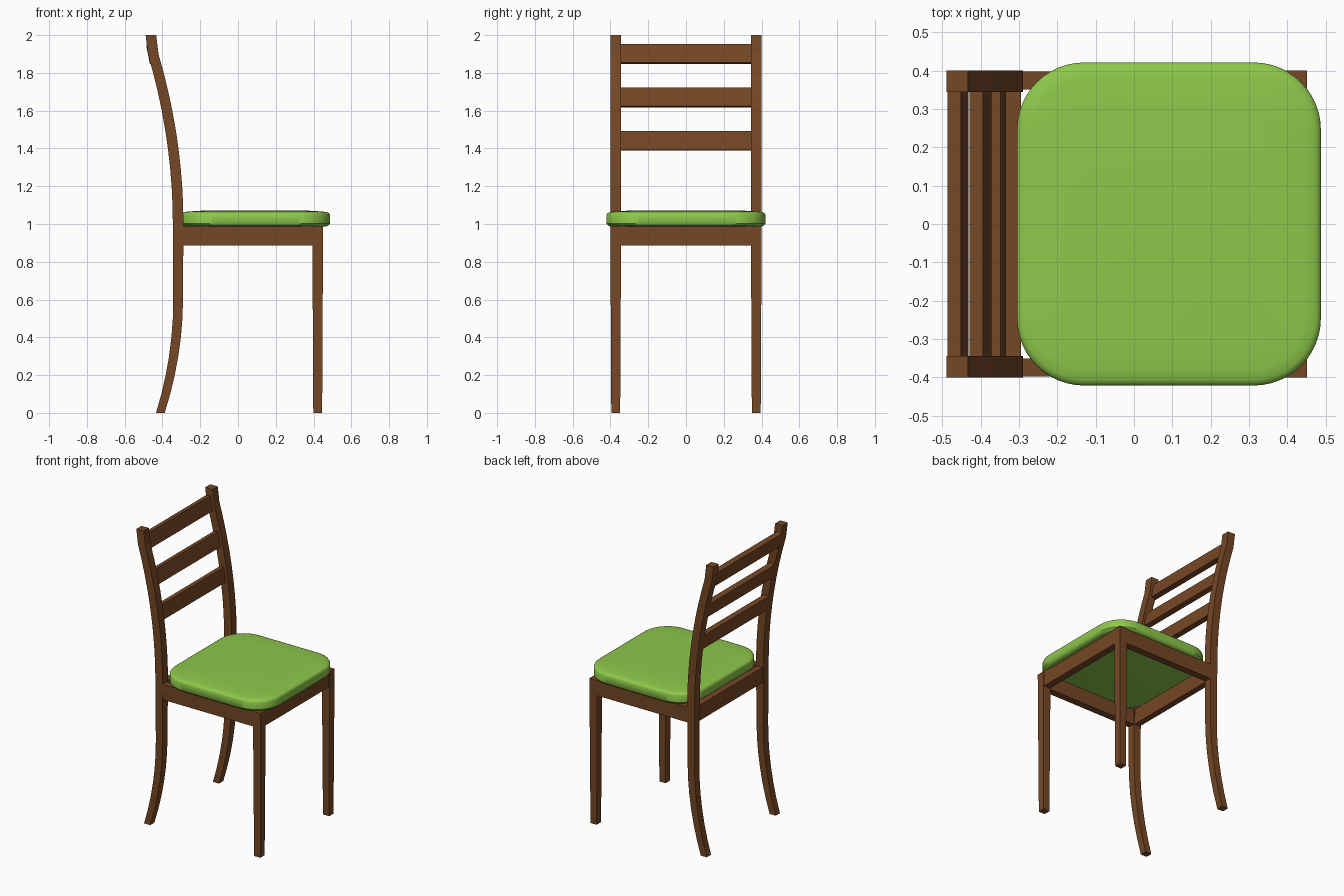
import bpy, bmesh, math
from mathutils import Matrix, Vector

cube = bpy.data.objects.get("Cube")
if cube:
    bpy.data.objects.remove(cube, do_unlink=True)


def material(name, rgb):
    m = bpy.data.materials.new(name)
    m.use_nodes = True
    m.diffuse_color = (*rgb, 1)
    bsdf = m.node_tree.nodes["Principled BSDF"]
    bsdf.inputs["Base Color"].default_value = (*rgb, 1)
    bsdf.inputs["Roughness"].default_value = 0.7
    return m


wood = material("brown wood", (0.178, 0.063, 0.018))
fabric = material("green fabric", (0.27, 0.58, 0.07))


def finish(name, bm, mat):
    bmesh.ops.recalc_face_normals(bm, faces=bm.faces)
    mesh = bpy.data.meshes.new(name)
    bm.to_mesh(mesh)
    bm.free()
    mesh.materials.append(mat)
    obj = bpy.data.objects.new(name, mesh)
    bpy.context.collection.objects.link(obj)
    return obj


def loft(name, rings, mat):
    """Skin a stack of equal-length point rings and cap both ends."""
    bm = bmesh.new()
    loops = [[bm.verts.new(p) for p in ring] for ring in rings]
    for a, b in zip(loops, loops[1:]):
        for i in range(len(a)):
            j = (i + 1) % len(a)
            bm.faces.new((a[i], a[j], b[j], b[i]))
    bm.faces.new(loops[0])
    bm.faces.new(loops[-1])
    return finish(name, bm, mat)


def square(x, y, z, half):
    return [(x + sx * half, y + sy * half, z)
            for sx, sy in ((-1, -1), (1, -1), (1, 1), (-1, 1))]


def box(name, center, size, tilt=0):
    bm = bmesh.new()
    bmesh.ops.create_cube(bm, size=1, matrix=Matrix.Translation(center)
                          @ Matrix.Rotation(tilt, 4, 'Y')
                          @ Matrix.Diagonal((*size, 1)))
    return finish(name, bm, wood)


def post_x(z):
    """Centre line of the curved back posts."""
    if z < 0.6:
        return -0.317 - 0.094 * (1 - z / 0.6) ** 2
    if z < 1.0:
        return -0.317
    if z < 1.9:
        return -0.317 - 0.132 * ((z - 1) / 0.9) ** 2
    return -0.449 - 0.12 * (z - 1.9)


# Legs and posts, thinning toward the floor
heights = [0.1 * i for i in range(21)]
for side, s in (("left", 1), ("right", -1)):
    loft(side + "_back_post",
         [square(post_x(z), s * 0.372, z, 0.023 + 0.005 * min(z, 1))
          for z in heights], wood)
    loft(side + "_front_leg",
         [square(0.422, s * 0.372, 0, 0.0235),
          square(0.422, s * 0.372, 0.99, 0.0285)], wood)
    box(side + "_seat_rail", (0.05, s * 0.374, 0.9375), (0.72, 0.048, 0.105))

# Rails across the seat
box("front_seat_rail", (0.424, 0, 0.9375), (0.048, 0.72, 0.105))
box("rear_seat_rail", (-0.316, 0, 0.9375), (0.042, 0.72, 0.105))

# Back slats, tilted to follow the posts
for name, z in (("lower", 1.44), ("middle", 1.67), ("upper", 1.90)):
    tilt = math.atan2(post_x(z + 0.05) - post_x(z - 0.05), 0.1)
    box(name + "_back_slat", (post_x(z) - 0.01, 0, z), (0.036, 0.70, 0.1), tilt)


def rounded_rect(inset, z, segments=12):
    hx, hy, r = 0.396 - inset, 0.421 - inset, 0.175 - inset * 0.7
    ring = []
    for quarter, (sx, sy) in enumerate(((1, 1), (-1, 1), (-1, -1), (1, -1))):
        for i in range(segments + 1):
            a = (quarter + i / segments) * math.pi / 2
            ring.append((0.091 + sx * (hx - r) + r * math.cos(a),
                         sy * (hy - r) + r * math.sin(a), z))
    return ring


# Puffed cushion with soft edges
section = [(0.03, 0.986), (0.01, 0.99), (0, 1.002), (0, 1.048), (0.004, 1.056),
           (0.014, 1.062), (0.04, 1.066), (0.12, 1.071)]
cushion = loft("seat_cushion", [rounded_rect(i, z) for i, z in section], fabric)
bpy.ops.object.select_all(action='DESELECT')
cushion.select_set(True)
bpy.context.view_layer.objects.active = cushion
bpy.ops.object.shade_smooth_by_angle(angle=math.radians(40))
